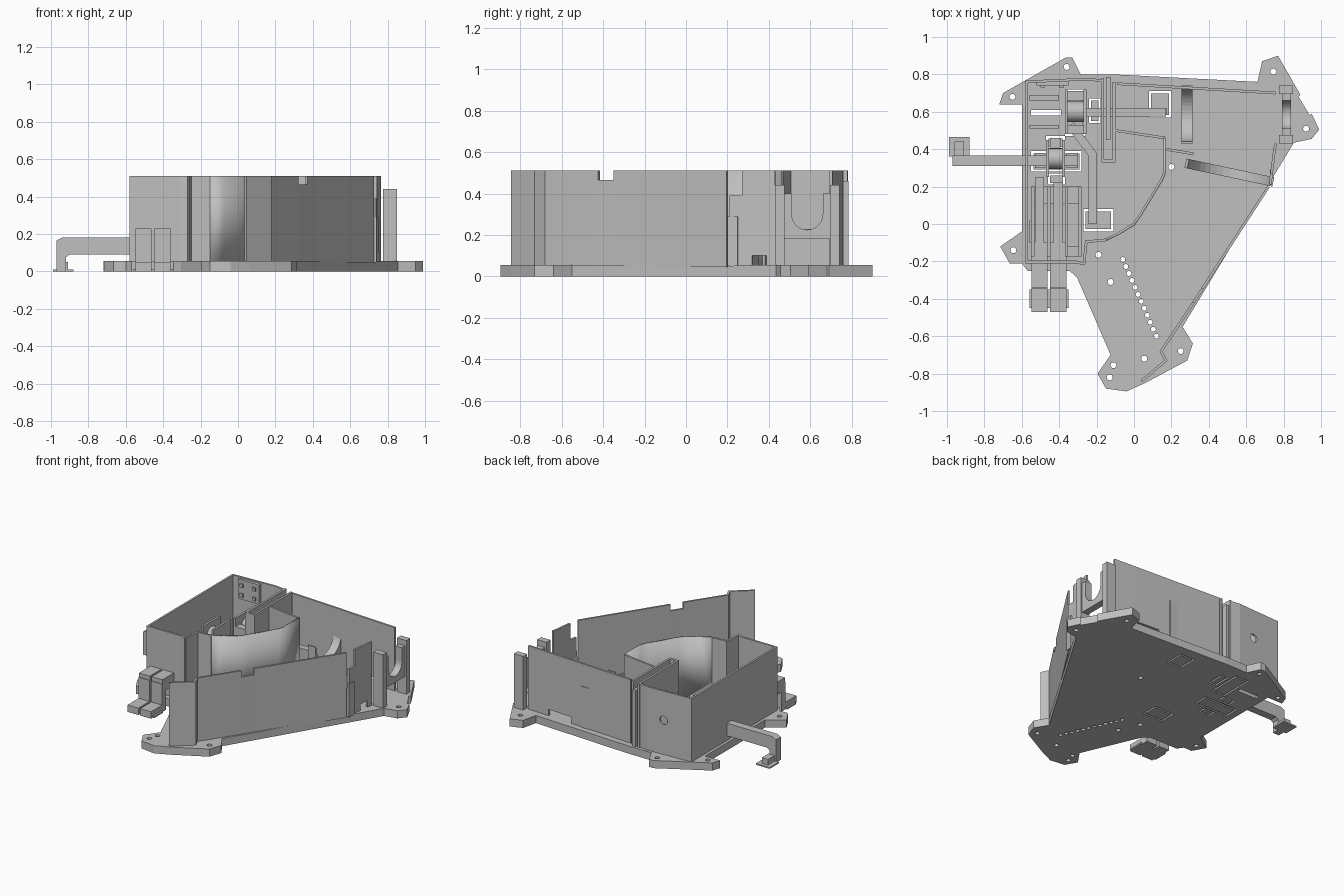
import bpy, bmesh, math
from mathutils import Matrix, Vector

cube = bpy.data.objects.get("Cube")
if cube:
    bpy.data.objects.remove(cube, do_unlink=True)

grey = bpy.data.materials.new("plain grey")
grey.use_nodes = True
colour = (0.53, 0.53, 0.53, 1)
grey.diffuse_color = colour
grey.node_tree.nodes["Principled BSDF"].inputs["Base Color"].default_value = colour

FLOOR, TOP = 0.055, 0.51


def link(name, mesh):
    mesh.materials.clear()
    mesh.materials.append(grey)
    obj = bpy.data.objects.new(name, mesh)
    bpy.context.collection.objects.link(obj)
    return obj


def finish(name, bm):
    bmesh.ops.recalc_face_normals(bm, faces=bm.faces)
    mesh = bpy.data.meshes.new(name)
    bm.to_mesh(mesh)
    bm.free()
    return link(name, mesh)


def add_box(bm, x0, x1, y0, y1, z0, z1):
    centre = Vector((x0 + x1, y0 + y1, z0 + z1)) / 2
    size = Matrix.Diagonal((x1 - x0, y1 - y0, z1 - z0, 1))
    bmesh.ops.create_cube(bm, size=1, matrix=Matrix.Translation(centre) @ size)


def boxes(name, *items):
    bm = bmesh.new()
    for item in items:
        add_box(bm, *item)
    return finish(name, bm)


def prism(name, outline, depth, matrix):
    bm = bmesh.new()
    face = bm.faces.new([bm.verts.new((x, y, 0)) for x, y in outline])
    new = bmesh.ops.extrude_face_region(bm, geom=[face])["geom"]
    bmesh.ops.translate(bm, vec=(0, 0, depth),
                        verts=[v for v in new if isinstance(v, bmesh.types.BMVert)])
    bm.transform(matrix)
    return finish(name, bm)


def plate(name, outlines, depth, matrix):
    """Flat plate: the first outline is the rim, the others are holes."""
    curve = bpy.data.curves.new(name, "CURVE")
    curve.dimensions, curve.fill_mode, curve.extrude = "2D", "BOTH", depth / 2
    for outline in outlines:
        spline = curve.splines.new("POLY")
        spline.points.add(len(outline) - 1)
        for point, (x, y) in zip(spline.points, outline):
            point.co = (x, y, 0, 1)
        spline.use_cyclic_u = True
    helper = bpy.data.objects.new(name, curve)
    mesh = bpy.data.meshes.new_from_object(helper)
    bpy.data.objects.remove(helper)
    bm = bmesh.new()
    bm.from_mesh(mesh)
    bmesh.ops.remove_doubles(bm, verts=bm.verts, dist=1e-5)
    for face in bm.faces:
        face.smooth = False
    bm.transform(matrix @ Matrix.Translation((0, 0, depth / 2)))
    return finish(name, bm)


def circle(x, y, r):
    turns = [math.tau * i / 16 for i in range(16)]
    return [(x + r * math.cos(a), y + r * math.sin(a)) for a in turns]


def wall(name, path, z0=FLOOR - 0.01, z1=TOP, thick=0.014):
    """Upright strip that follows a path."""
    bm = bmesh.new()
    rows = [[bm.verts.new((x, y, z)) for z in (z0, z1)] for x, y in path]
    for a, b in zip(rows, rows[1:]):
        bm.faces.new((a[0], b[0], b[1], a[1]))
    obj = finish(name, bm)
    solid = obj.modifiers.new("thickness", "SOLIDIFY")
    solid.thickness, solid.offset, solid.use_even_offset = thick, 0, True
    return obj


def smooth(obj, degrees):
    bpy.ops.object.select_all(action="DESELECT")
    bpy.context.view_layer.objects.active = obj
    obj.select_set(True)
    bpy.ops.object.shade_smooth_by_angle(angle=math.radians(degrees))


UPRIGHT = Matrix.Rotation(math.pi / 2, 4, "X")


def cradle(name, centre, angle, half, radius, depth, z0, z1):
    """Plate with a half-round saddle in its top edge."""
    arc = [(radius * math.cos(a), z1 + radius * math.sin(a))
           for a in (-math.pi * i / 20 for i in range(21))]
    outline = [(-half, z1), (-half, z0), (half, z0), (half, z1)] + arc
    turn = Matrix.Rotation(angle, 4, "Z") @ UPRIGHT
    place = Matrix.Translation((*centre, 0)) @ turn @ Matrix.Translation((0, 0, -depth / 2))
    return prism(name, outline, depth, place)


# Base plate with mounting ears, screw holes, dotted row and lever openings
rim = [(-.72, .64), (-.7, .7), (-.365, .89), (-.33, .89), (-.285, .8), (-.11, .8), (.66, .76),
       (.685, .87), (.77, .9), (.89, .69), (.88, .68), (.94, .58), (.95, .59), (.99, .505),
       (.95, .455), (.855, .435), (.26, -.55), (.315, -.64), (.285, -.73), (.06, -.85),
       (-.04, -.895), (-.15, -.88), (-.195, -.8), (-.125, -.7), (-.305, -.285), (-.345, -.25),
       (-.57, -.25), (-.6, -.21), (-.665, -.21), (-.715, -.12), (-.6, -.04), (-.6, .64)]
screws = [(-.65, .68), (-.36, .84), (.745, .815), (.92, .51), (.25, -.68), (-.13, -.82),
          (-.11, -.755), (.055, -.72), (-.645, -.14), (-.19, -.165), (-.125, -.31), (.2, .305)]
holes = [circle(x, y, .016) for x, y in screws]
holes += [circle(-.06 + .18 * i / 11, -.19 - .41 * i / 11, .013) for i in range(12)]
open_areas = [(.08, .2, .57, .71), (-.27, -.11, -.04, .08), (-.55, -.39, .58, .61)]
tiled_areas = [(-.37, -.26, .47, .72), (-.55, -.28, .28, .39), (-.47, -.37, .4, .47),
               (-.46, -.37, .21, .27), (-.24, -.18, .54, .67)]
holes += [[(a, c), (b, c), (b, d), (a, d)] for a, b, c, d in open_areas + tiled_areas]
plate("base_plate", [rim] + holes, FLOOR, Matrix())
gap = .012
boxes("floor_tiles", *[(a + gap, b - gap, c + gap, d - gap, 0, FLOOR) for a, b, c, d in tiled_areas])

# Outer walls
wall("left_and_front_wall", [(-.573, .76), (-.573, -.203), (-.305, -.203)])
wall("front_wall_end", [(-.305, -.203), (-.268, -.215)])
slant = math.atan2(.015, .337)
plate("back_wall_left", [[(0, 0), (.337, 0), (.337, TOP - .05), (0, TOP - .05)],
                         circle(.215, .25, .03)], .014,
      Matrix.Translation((-.58, .767, .05)) @ Matrix.Rotation(slant, 4, "Z") @ UPRIGHT)
wall("back_wall_step", [(-.245, .775), (-.17, .765)])


def back_at(x):
    return (x, .75 - (x + .09) * .05 / .85)


wall("back_wall_right", [back_at(-.09), back_at(.4)])
wall("back_wall_over_notch", [back_at(.4), back_at(.59)], z0=.1)
wall("back_wall_end", [back_at(.59), (.758, .7)])
wall("right_wall", [(.758, .43), (.75, .39)])
wall("right_wall_over_notch", [(.75, .39), (.742, .32)], z0=.1)
wall("right_wall_end", [(.742, .32), (.735, .27)])
wall("right_gap_post", [(.73, .21), (.735, .29)], z1=.39)
wall("diagonal_wall_front", [(.04, -.84), (.17, -.73), (.145, -.68), (.318, -.42)])
wall("diagonal_wall_notch", [(.318, -.42), (.366, -.345)], z1=.465)
wall("diagonal_wall_back", [(.366, -.345), (.72, .2)])

# Curved inner partition
wall("partition_start", [(-.268, -.215), (-.255, -.095), (-.15, -.085)])
smooth(wall("inner_partition", [(-.15, -.085), (-.08, -.05), (0, 0), (.035, .05), (.15, .24),
                                (.165, .28), (.165, .46)]), 35)
wall("partition_back", [(.165, .46), (-.1, .5)])
wall("partition_spur", [(.165, .4), (.32, .375)], z1=.2)

# Board slot through the back wall
boxes("board_slot", (-.175, -.16, .33, .78, .05, TOP), (-.115, -.1, .33, .76, .05, TOP),
      (-.175, -.1, .33, .345, .05, TOP), (-.15, -.125, .45, .785, .05, .46))

# Mounting panel with corner bosses on the back wall
boxes("mounting_panel", (-.52, -.35, .74, .765, .36, .5),
      *[(x, x + .025, .73, .745, z, z + .025) for x in (-.5, -.4) for z in (.38, .45)])

# Round saddles inside and at the right side
cradle("back_saddle", (.283, .585), math.pi / 2, .155, .145, .06, .05, .35)
cradle("diagonal_saddle", (.51, .275), math.atan2(-.1, .47), .24, .225, .05, .05, .29)
cradle("side_saddle", (.815, .585), math.pi / 2, .125, .075, .05, .18, .3)
boxes("side_bracket", *[(.775, .85, y, y + .045, .05, .44) for y in (.43, .695)],
      *[(.79, .84, y, y + .04, .29, .4) for y in (.47, .66)])

# Side lever: arm, bent end and clip foot
boxes("side_lever", (-.93, -.3, .31, .365, .09, .18), (-.96, -.91, .365, .44, 0, .05),
      (-.99, -.88, .36, .465, 0, .01))
prism("side_lever_bend", [(-.97, 0), (-.92, 0), (-.92, .075), (-.9, .09), (-.9, .18),
                          (-.94, .18), (-.97, .165)], .055,
      Matrix.Translation((0, .365, 0)) @ UPRIGHT)

# Twin front levers
for label, x in (("left", -.405), ("right", -.505)):
    boxes("front_lever_" + label, (x - .043, x + .043, -.34, -.1, .14, .23),
          (x - .025, x + .025, -.1, .25, .14, .23),
          (x - .043, x + .043, -.345, -.3, 0, .2), (x - .043, x + .043, -.47, -.34, 0, .05),
          (x - .055, x + .055, -.45, -.35, 0, .012))

# Inner levers with feet in the floor openings
wall("inner_lever_front", [(-.34, .53), (-.22, .37), (-.22, 0)], .14, .23, .045)
boxes("inner_lever_front_foot", (-.243, -.198, 0, .05, 0, .2), (-.258, -.122, -.028, .068, 0, .03))
boxes("inner_lever_back", (-.26, .17, .575, .62, .14, .23), (.13, .175, .582, .62, 0, .2),
      (.092, .188, .582, .698, 0, .03))

# Lever guide comb at the front
boxes("guide_comb", (-.55, -.28, -.175, -.12, .05, .13), (-.55, -.28, .11, .2, .05, .13),
      *[(x, x + .018, -.175, .2, .05, .26) for x in (-.55, -.464, -.37, -.298)])

# Pivot supports with spring drums
boxes("side_pivot_support", (-.53, -.47, .3, .38, .05, .15), (-.36, -.3, .3, .38, .05, .15),
      (-.45, -.39, .41, .46, .05, .3), (-.45, -.38, .22, .26, .05, .3),
      (-.47, -.455, .25, .45, .05, .36), (-.385, -.37, .25, .45, .05, .36))
boxes("back_pivot_support", (-.36, -.27, .48, .53, .05, .3), (-.36, -.27, .66, .71, .05, .3),
      (-.23, -.19, .55, .66, .05, .14),
      (-.37, -.355, .48, .72, .05, .36), (-.27, -.255, .48, .72, .05, .36))
for label, x, y in (("side", -.42, .35), ("back", -.313, .6)):
    bm = bmesh.new()
    bmesh.ops.create_cone(bm, cap_ends=True, segments=24, radius1=.055, radius2=.055, depth=.1,
                          matrix=Matrix.Translation((x, y, .27)) @ Matrix.Rotation(math.pi / 2, 4, "Y"))
    smooth(finish(label + "_spring_drum", bm), 30)

# Low rails along the left and back walls
boxes("floor_rails", (-.56, -.4, .66, .69, .05, .08), (-.56, -.545, -.1, .02, .05, .2),
      (-.56, -.4, .51, .53, .05, .12))
